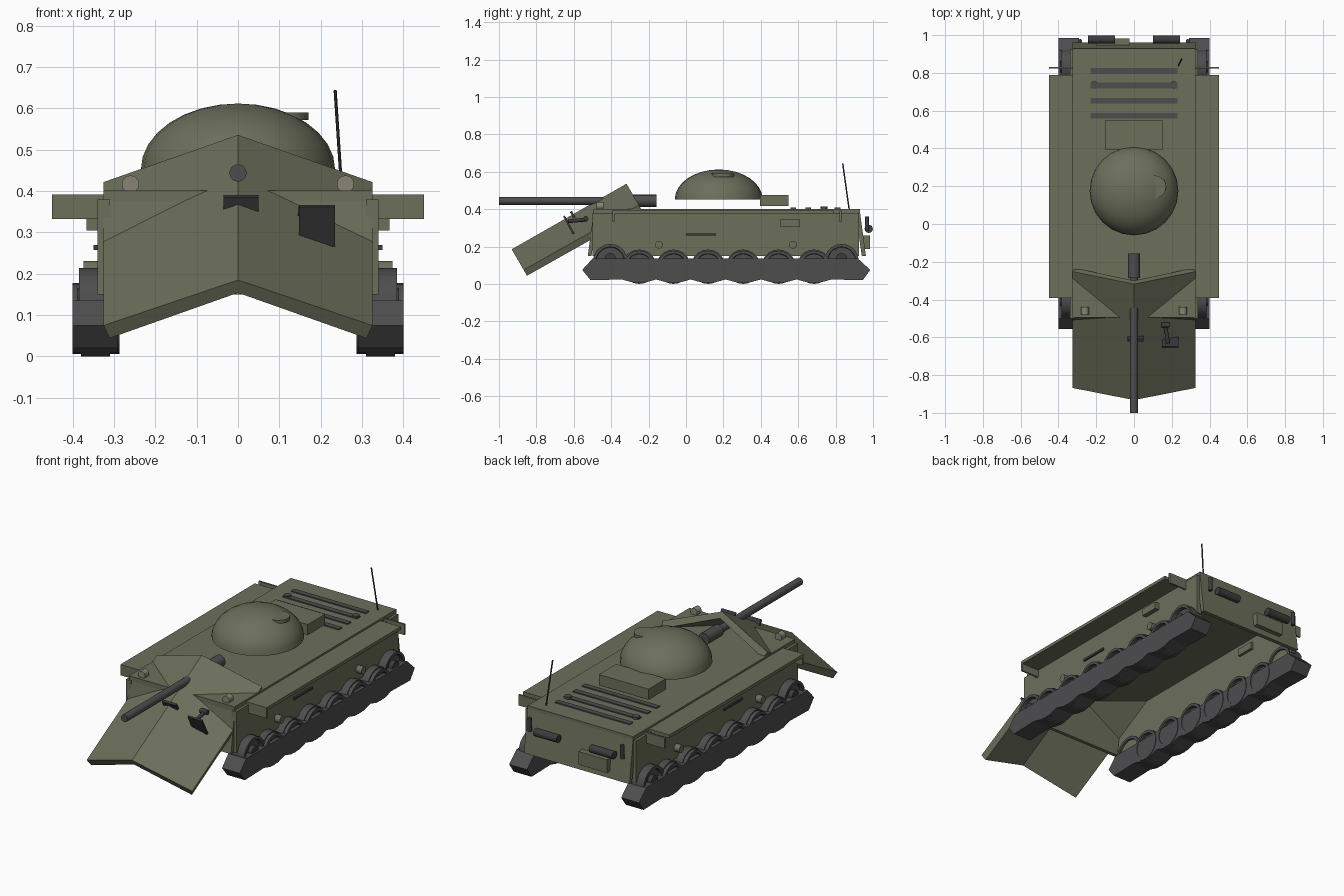
import bpy, bmesh, math
from mathutils import Vector, Matrix

if "Cube" in bpy.data.objects:
    bpy.data.objects.remove(bpy.data.objects["Cube"])


def material(name, rgb):
    m = bpy.data.materials.new(name)
    m.diffuse_color = (*rgb, 1)
    m.use_nodes = True
    m.node_tree.nodes["Principled BSDF"].inputs["Base Color"].default_value = m.diffuse_color
    return m


OLIVE = material("olive_paint", (0.15, 0.16, 0.105))
TRACK = material("track_steel", (0.075, 0.075, 0.078))
DARK = material("dark_metal", (0.045, 0.045, 0.048))
LAMP = material("lamp_glass", (0.25, 0.23, 0.18))


def finish(name, bm, mat, smooth=False):
    bmesh.ops.recalc_face_normals(bm, faces=bm.faces)
    me = bpy.data.meshes.new(name)
    bm.to_mesh(me)
    bm.free()
    ob = bpy.data.objects.new(name, me)
    bpy.context.collection.objects.link(ob)
    me.materials.append(mat)
    if smooth:
        bpy.ops.object.select_all(action='DESELECT')
        ob.select_set(True)
        bpy.context.view_layer.objects.active = ob
        bpy.ops.object.shade_smooth_by_angle(angle=math.radians(35))
    return ob


def box(name, x, y, z, mat=OLIVE, rot=None):
    lo, hi = Vector((min(x), y[0], z[0])), Vector((max(x), y[1], z[1]))
    bm = bmesh.new()
    m = Matrix.Translation((lo + hi) / 2)
    if rot:
        m = m @ rot
    bmesh.ops.create_cube(bm, size=1, matrix=m @ Matrix.Diagonal((*(hi - lo), 1)))
    return finish(name, bm, mat)


def rod(name, a, b, r, mat=DARK, seg=16, dish=0):
    a, b = Vector(a), Vector(b)
    d = b - a
    bm = bmesh.new()
    m = Matrix.Translation((a + b) / 2) @ d.to_track_quat('Z', 'Y').to_matrix().to_4x4()
    bmesh.ops.create_cone(bm, cap_ends=True, segments=seg, radius1=r, radius2=r,
                          depth=d.length, matrix=m)
    if dish:
        caps = [f for f in bm.faces if len(f.verts) > 4]
        bmesh.ops.inset_individual(bm, faces=caps, thickness=dish, depth=0)
        bmesh.ops.inset_individual(bm, faces=caps, thickness=0.002, depth=-0.02)
    return finish(name, bm, mat, seg > 8)


def prism(name, profile, x0, x1, mat=OLIVE):
    # yz outline extruded along x
    bm = bmesh.new()
    f = bm.faces.new([bm.verts.new((x0, y, z)) for y, z in profile])
    ext = bmesh.ops.extrude_face_region(bm, geom=[f])
    bmesh.ops.translate(bm, vec=(x1 - x0, 0, 0),
                        verts=[v for v in ext["geom"] if isinstance(v, bmesh.types.BMVert)])
    return finish(name, bm, mat)


# Hull shell, open underneath
box("deck", (-.325, .325), (-.495, .93), (.375, .402))
prism("hull_front_plate", [(-.495, .375), (-.525, .15), (-.505, .15), (-.475, .375)], -.325, .325)
prism("hull_rear_plate", [(.93, .385), (.962, .15), (.94, .15), (.905, .385)], -.325, .325)

# Folded trim vane: V-shaped sloping slab
bm = bmesh.new()
off = Vector((0, .018, -.031))
rows = []
for cy, cz, ey, ez in ((-.932, .185, -.868, .075), (-.318, .536, -.252, .422)):
    top = [Vector((-.325, ey, ez)), Vector((0, cy, cz)), Vector((.325, ey, ez))]
    low = [top[2] + off + Vector((-.014, 0, 0)), top[1] + off, top[0] + off + Vector((.014, 0, 0))]
    rows.append([bm.verts.new(v) for v in top + low])
for i in range(6):
    j = (i + 1) % 6
    bm.faces.new((rows[0][i], rows[0][j], rows[1][j], rows[1][i]))
for r in rows:
    bm.faces.new((r[0], r[1], r[4], r[5]))
    bm.faces.new((r[1], r[2], r[3], r[4]))
finish("trim_vane", bm, OLIVE)

# Everything that repeats on both sides
wheel_ys = [-.25, -.067, .118, .305, .495, .685]
outline = [(-.51, .02)]
for i, y in enumerate(wheel_ys):
    outline += [(y - .093, .024), (y - .035, .008), (y + .035, .008)]
outline += [(.778, .024), (.945, .02), (.985, .075), (.92, .135), (-.50, .135), (-.555, .075)]

for s, side in ((-1, "left"), (1, "right")):
    def sx(a, b):
        return (s * a, s * b)

    box(f"hull_side_{side}", sx(.31, .34), (-.50, .925), (.15, .38))
    box(f"fender_{side}", sx(.325, .45), (-.385, .79), (.374, .392))
    box(f"front_mudflap_{side}", sx(.325, .45), (-.392, -.382), (.332, .392))
    box(f"rear_mudflap_{side}", sx(.325, .45), (.822, .832), (.332, .392))
    box(f"side_box_{side}", sx(.295, .366), (.505, .61), (.305, .345))
    box(f"side_handle_{side}", sx(.335, .35), (0, .16), (.258, .27), DARK)

    # Running gear
    prism(f"track_{side}", outline, s * .29, s * .40, TRACK)
    for i, y in enumerate(wheel_ys):
        rod(f"road_wheel_{side}_{i}", (s * .287, y, .092), (s * .40, y, .092), .086, TRACK, 20, .016)
        rod(f"wheel_rim_{side}_{i}", (s * .31, y, .092), (s * .38, y, .092), .092, TRACK, 20)
    for n, y in (("idler", -.405), ("sprocket", .832)):
        rod(f"{n}_{side}", (s * .30, y, .122), (s * .385, y, .122), .092, TRACK, 20, .016)
        rod(f"{n}_hub_{side}", (s * .33, y, .135), (s * .39, y, .135), .03, DARK)
    for i, y in enumerate((-.145, .572)):
        rod(f"return_roller_{side}_{i}", (s * .33, y, .21), (s * .374, y, .21), .021, OLIVE)

    # Lamps, exhausts, rear fittings, filler caps
    rod(f"headlight_{side}", (s * .26, -.478, .417), (s * .26, -.44, .417), .021, LAMP)
    rod(f"exhaust_{side}", (s * .10, .977, .295), (s * .243, .977, .295), .022)
    rod(f"tow_pin_{side}", (s * .285, .968, .285), (s * .285, .968, .36), .011)
    rod(f"filler_cap_{side}", (s * .21, .737, .40), (s * .21, .737, .414), .019, TRACK)

# Engine deck grilles and rear box
for i, y in enumerate((.573, .653, .733, .81)):
    box(f"grille_slat_{i}", (-.23, .23), (y - .015, y + .015), (.398, .408), TRACK)
box("rear_box", (-.20, -.025), (.94, .983), (.187, .26))
rod("antenna", (.251, .872, .40), (.235, .838, .644), .004, DARK, 8)

# Turret: squashed dome, bustle and hatch
bm = bmesh.new()
bmesh.ops.create_uvsphere(bm, u_segments=24, v_segments=16, radius=1)
bmesh.ops.bisect_plane(bm, geom=bm.verts[:] + bm.edges[:] + bm.faces[:], plane_co=(0, 0, 0),
                       plane_no=(0, 0, 1), clear_inner=True)
bmesh.ops.holes_fill(bm, edges=[e for e in bm.edges if e.is_boundary])
bm.transform(Matrix.Translation((0, .175, .452)) @ Matrix.Diagonal((.235, .235, .16, 1)))
finish("turret_dome", bm, OLIVE, True)
box("turret_bustle", (-.153, .153), (.395, .548), (.416, .475))
rod("turret_hatch", (.11, .197, .572), (.11, .197, .59), .06, OLIVE, 20)

# Main gun
rod("gun_barrel", (0, -1, .444), (0, -.25, .444), .021, TRACK)
rod("gun_sleeve", (0, -.285, .444), (0, -.157, .444), .033, TRACK)

# Tools stowed on the vane
tilt = Matrix.Rotation(math.radians(28), 4, 'X')
box("axe_head", (-.035, .05), (-.613, -.60), (.352, .39), DARK, tilt)
box("shovel_blade", (.148, .235), (-.632, -.622), (.262, .37), DARK, tilt)
rod("shovel_handle", (.165, -.53, .345), (.18, -.63, .335), .01)
rod("shovel_grip", (.145, -.535, .35), (.188, -.535, .35), .013)
